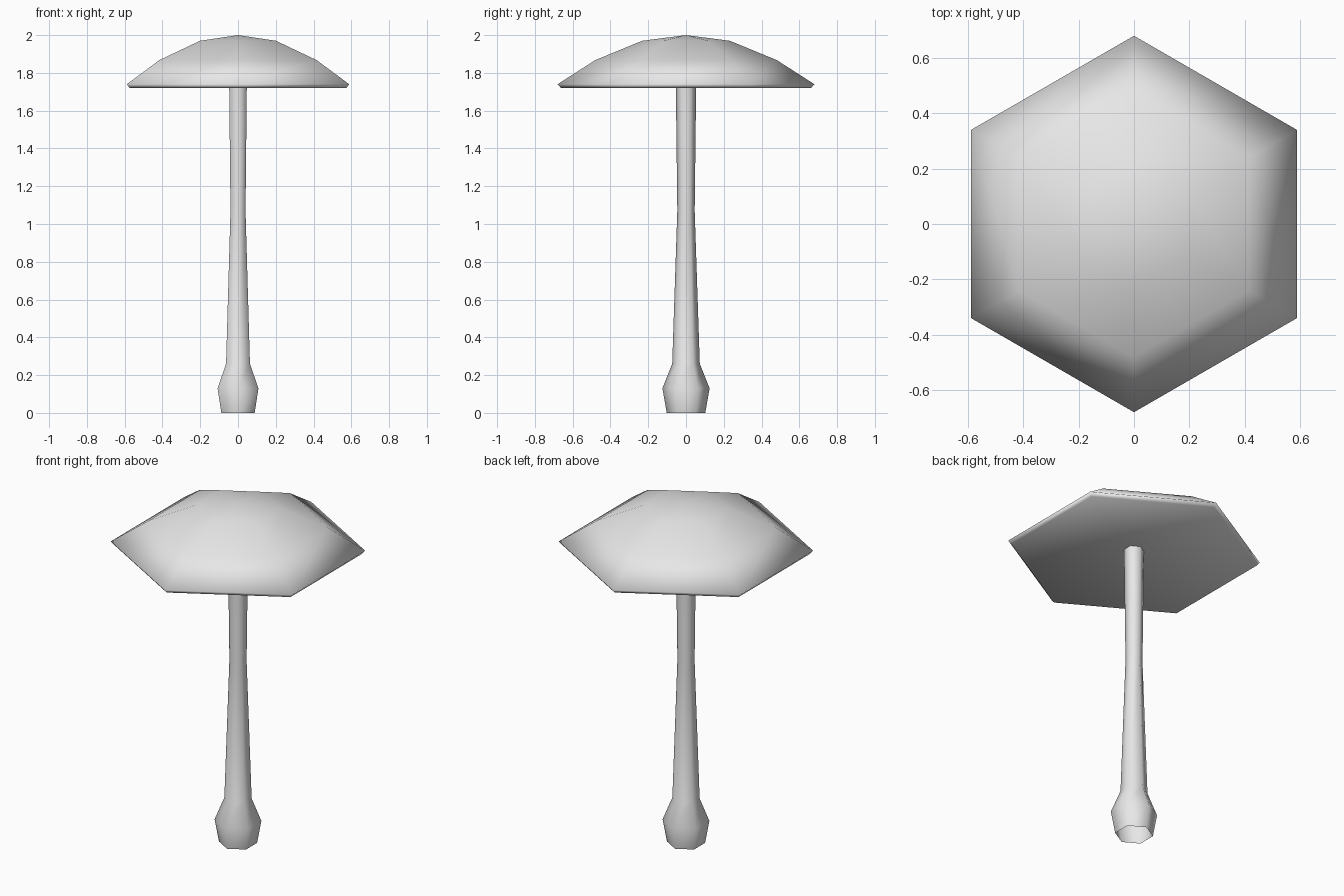
import bpy
import bmesh
from math import cos, sin, pi

cube = bpy.data.objects.get("Cube")
if cube:
    bpy.data.objects.remove(cube, do_unlink=True)

SIDES = 6

grey = bpy.data.materials.new("light_grey")
grey.use_nodes = True
grey.diffuse_color = (0.8, 0.8, 0.8, 1)
grey.node_tree.nodes["Principled BSDF"].inputs["Base Color"].default_value = (0.8, 0.8, 0.8, 1)


def lathe(name, profile):
    """Turn (radius, height) points into a six-sided solid; zero radius makes a tip."""
    bm = bmesh.new()
    rings = []
    for r, z in profile:
        if r == 0:
            rings.append([bm.verts.new((0, 0, z))] * SIDES)
        else:
            angles = [pi / 2 + 2 * pi * i / SIDES for i in range(SIDES)]
            rings.append([bm.verts.new((r * cos(a), r * sin(a), z)) for a in angles])
    for low, high in zip(rings, rings[1:]):
        for i in range(SIDES):
            j = (i + 1) % SIDES
            corners = [low[i], low[j], high[j], high[i]]
            bm.faces.new(list(dict.fromkeys(corners)))
    for face in bm.faces:
        face.smooth = True
    mesh = bpy.data.meshes.new(name)
    bm.to_mesh(mesh)
    bm.free()
    mesh.materials.append(grey)
    obj = bpy.data.objects.new(name, mesh)
    bpy.context.collection.objects.link(obj)
    return obj


# Stem with a bulbous foot, open at the bottom
lathe("stem", [(0.102, 0), (0.125, 0.13), (0.073, 0.26), (0.046, 1.07), (0.054, 1.75)])

# Cap: shallow hollow underside, thin lip, domed top
lathe("cap", [(0, 1.75), (0.662, 1.72), (0.68, 1.74), (0.48, 1.868), (0.232, 1.97), (0, 2.0)])
